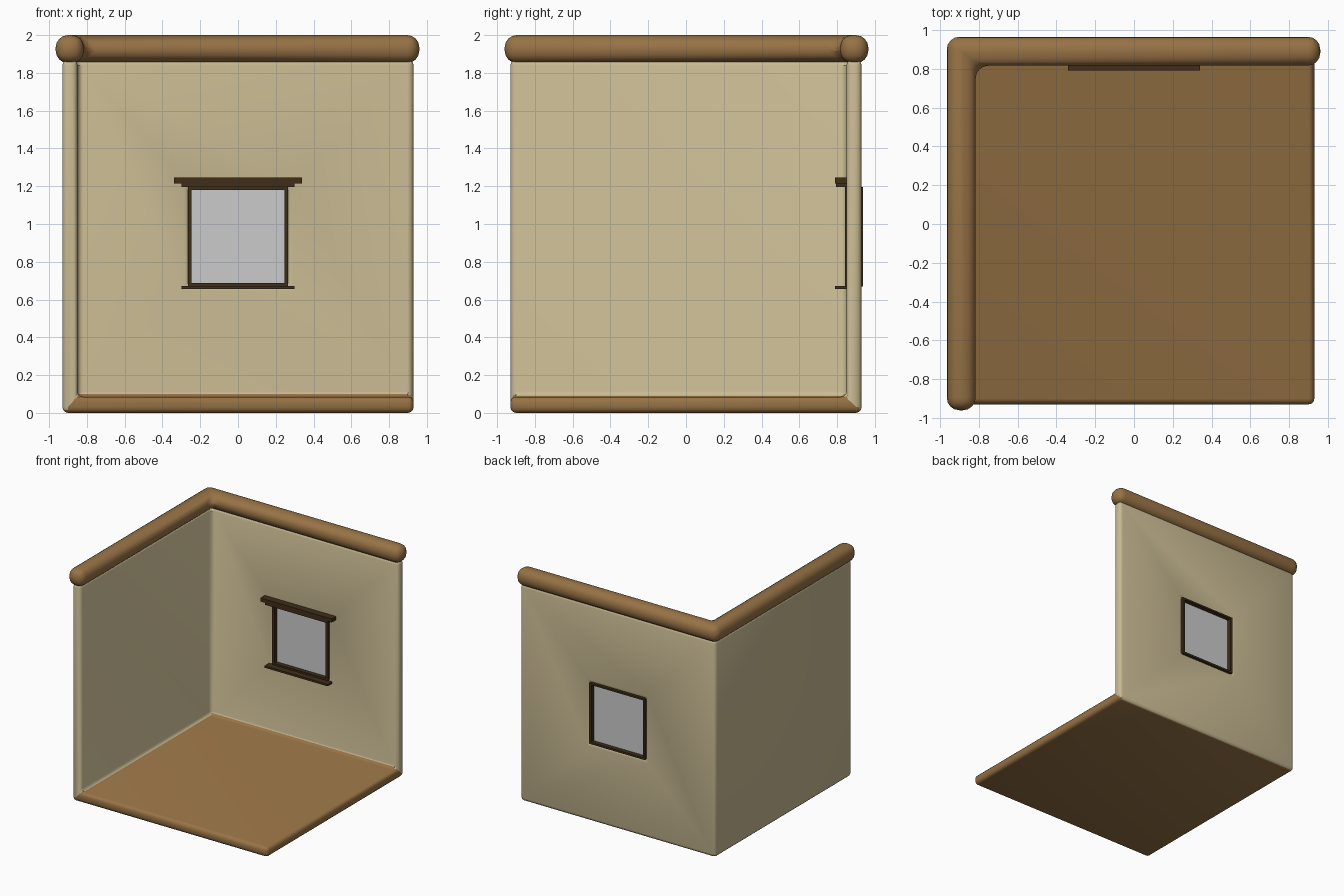
import bpy, bmesh

if "Cube" in bpy.data.objects:
    bpy.data.objects.remove(bpy.data.objects["Cube"])


def material(name, rgb):
    m = bpy.data.materials.new(name)
    m.diffuse_color = (*rgb, 1)
    m.use_nodes = True
    m.node_tree.nodes["Principled BSDF"].inputs["Base Color"].default_value = m.diffuse_color
    return m


CREAM = material("plaster", (0.58, 0.49, 0.29))
BROWN = material("wood", (0.31, 0.17, 0.06))
DARK = material("dark_wood", (0.05, 0.027, 0.009))


def make_object(name, bm, *mats):
    bmesh.ops.recalc_face_normals(bm, faces=bm.faces[:])
    mesh = bpy.data.meshes.new(name)
    bm.to_mesh(mesh)
    bm.free()
    ob = bpy.data.objects.new(name, mesh)
    bpy.context.collection.objects.link(ob)
    for m in mats:
        mesh.materials.append(m)
    return ob


def bevel_smooth(ob, width, segments):
    """Round the edges, apply the modifiers and smooth the shading."""
    mod = ob.modifiers.new("round", 'BEVEL')
    mod.width, mod.segments = width, segments
    mod.limit_method = 'ANGLE'
    bpy.ops.object.select_all(action='DESELECT')
    ob.select_set(True)
    bpy.context.view_layer.objects.active = ob
    for m in list(ob.modifiers):
        bpy.ops.object.modifier_apply(modifier=m.name)
    bpy.ops.object.shade_smooth_by_angle()


def box(name, x, y, z, *mats):
    bm = bmesh.new()
    bmesh.ops.create_cube(bm, size=1)
    for v in bm.verts:
        v.co = [lo if c < 0 else hi for c, (lo, hi) in zip(v.co, (x, y, z))]
    return make_object(name, bm, *mats)


# Floor and two walls: three plates meeting in the back left corner
OUTER = ((-0.93, 0.93), (0.93, -0.93), (0.0, 1.87))
INNER = ((-0.85, 0.93), (0.85, -0.93), (0.085, 1.87))
codes = [(a, b, c) for a in (0, 1) for b in (0, 1) for c in (0, 1) if a + b + c < 3]
bm = bmesh.new()
shell = [{k: bm.verts.new([r[i] for r, i in zip(rng, k)]) for k in codes}
         for rng in (OUTER, INNER)]
for axis in range(3):
    ring = []
    for p, q in ((0, 0), (1, 0), (1, 1), (0, 1)):
        k = [p, q]
        k.insert(axis, 0)
        ring.append(tuple(k))
    for layer in shell:
        bm.faces.new([layer[k] for k in ring]).material_index = int(axis == 2)
rim = [(1, 0, 0), (1, 1, 0), (0, 1, 0), (0, 1, 1), (0, 0, 1), (1, 0, 1)]
for p, q in zip(rim, rim[1:] + rim[:1]):
    # the shared outer and inner corners give each plate its mitred edge
    f = bm.faces.new([shell[0][p], shell[0][q], shell[1][q], shell[1][p]])
    f.material_index = int(p[2] == 0 and q[2] == 0)
room = make_object("walls_and_floor", bm, CREAM, BROWN)

# Window opening through the back wall
cutter = box("window_cutter", (-0.26, 0.26), (0.7, 1.1), (0.675, 1.19))
cut = room.modifiers.new("window_opening", 'BOOLEAN')
cut.object, cut.operation, cut.solver = cutter, 'DIFFERENCE', 'EXACT'
bevel_smooth(room, 0.03, 3)
bpy.data.objects.remove(cutter)

# Rounded beam along the top of both walls
bm = bmesh.new()
outline = [(-0.965, -0.96), (-0.816, -0.96), (-0.816, 0.816),
           (0.96, 0.816), (0.96, 0.965), (-0.965, 0.965)]
face = bm.faces.new([bm.verts.new((x, y, 1.852)) for x, y in outline])
ext = bmesh.ops.extrude_face_region(bm, geom=[face])["geom"]
for v in ext:
    if isinstance(v, bmesh.types.BMVert):
        v.co.z = 2.0
bevel_smooth(make_object("top_beam", bm, BROWN), 0.065, 4)

# Window frame: jambs, head and foot
DEPTH = (0.843, 0.938)
for side, s in (("left", -1), ("right", 1)):
    box(f"frame_{side}", sorted((s * 0.245, s * 0.265)), DEPTH, (0.67, 1.195), DARK)
box("frame_head", (-0.246, 0.246), DEPTH, (1.18, 1.195), DARK)
box("frame_foot", (-0.246, 0.246), DEPTH, (0.67, 0.687), DARK)

# Grey pane
box("window_pane", (-0.25, 0.25), (0.88, 0.9), (0.68, 1.185))

# Sill and stepped lintel on the inside
box("sill", (-0.3, 0.3), (0.79, 0.852), (0.655, 0.672), DARK)
box("lintel_lower", (-0.3, 0.3), (0.795, 0.852), (1.195, 1.217), DARK)
box("lintel_upper", (-0.34, 0.34), (0.79, 0.852), (1.215, 1.245), DARK)
